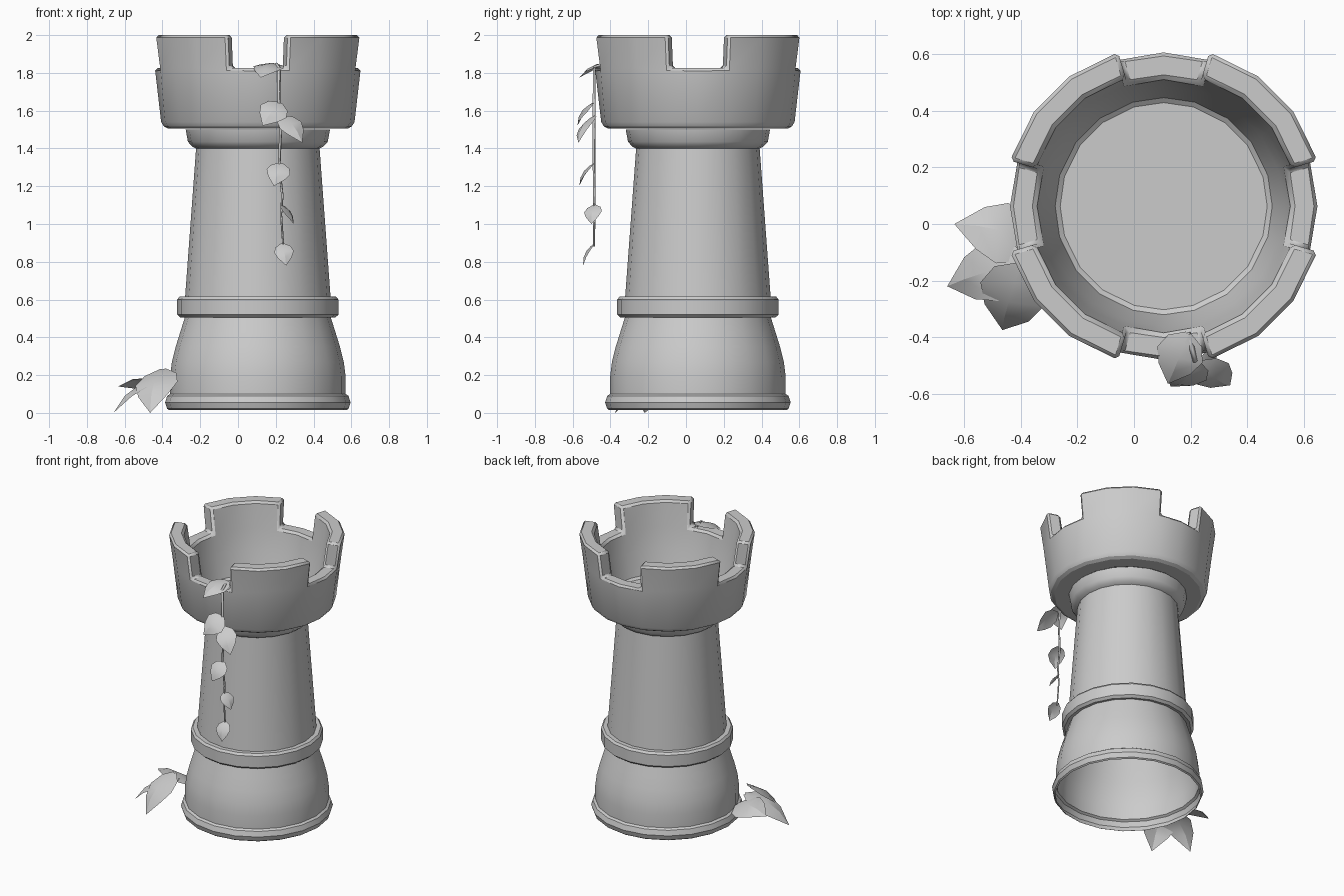
import bpy, bmesh
from math import sin, cos, radians
from mathutils import Vector

if "Cube" in bpy.data.objects:
    bpy.data.objects.remove(bpy.data.objects["Cube"])

CX, CY, SIDES = 0.105, 0.063, 20


def add_object(name, bm):
    mesh = bpy.data.meshes.new(name)
    bm.normal_update()
    bm.to_mesh(mesh)
    bm.free()
    ob = bpy.data.objects.new(name, mesh)
    bpy.context.collection.objects.link(ob)
    return ob


def smooth(ob, angle=35):
    bpy.ops.object.select_all(action='DESELECT')
    ob.select_set(True)
    bpy.context.view_layer.objects.active = ob
    bpy.ops.object.shade_smooth_by_angle(angle=radians(angle))


def lathe(profile, angles):
    """Revolve (radius, z) points; returns the bmesh, its rings and its face bands."""
    bm = bmesh.new()
    rings = [[bm.verts.new((CX + r * sin(a), CY - r * cos(a), z)) for a in angles]
             for r, z in profile]
    n = len(angles)
    bands = [[bm.faces.new((lo[i], lo[(i + 1) % n], hi[(i + 1) % n], hi[i]))
              for i in range(n)] for lo, hi in zip(rings, rings[1:])]
    return bm, rings, bands


# Tower body: foot, bulging base, band, tapered shaft, collar (open underneath)
angles = [radians(360 / SIDES * i) for i in range(SIDES)]
body_profile = [(0.47, 0.015), (0.48, 0.022), (0.491, 0.055), (0.48, 0.09), (0.465, 0.10),
                (0.465, 0.19), (0.455, 0.27), (0.435, 0.35), (0.41, 0.43), (0.385, 0.51),
                (0.41, 0.505), (0.427, 0.52), (0.427, 0.60), (0.415, 0.615), (0.385, 0.615),
                (0.327, 1.40), (0.347, 1.41), (0.37, 1.435), (0.382, 1.50)]
body, _, _ = lathe(body_profile, angles)
smooth(add_object("tower_body", body))

# Battlement: hollow head, with four merlons extruded between the notches
head_angles = []
for i in range(SIDES):
    d = 360 / SIDES * i
    d += {1: -1.5, 4: 1.5}.get(i % 5, 0)
    head_angles.append(radians(d))
head_profile = [(0.375, 1.505), (0.49, 1.505), (0.512, 1.54), (0.545, 1.825),
                (0.45, 1.825), (0.425, 1.68), (0.38, 1.51)]
head, rings, bands = lathe(head_profile, head_angles)
head.faces.new(rings[-1])
merlon_tops = [f for i, f in enumerate(bands[3]) if i % 5 in (1, 2, 3)]
ext = bmesh.ops.extrude_face_region(head, geom=merlon_tops)
for v in [g for g in ext["geom"] if isinstance(g, bmesh.types.BMVert)]:
    off = Vector((v.co.x - CX, v.co.y - CY, 0))
    off *= 1 + 0.024 / off.length
    v.co = (CX + off.x, CY + off.y, 2.0)
bmesh.ops.delete(head, geom=[f for f in merlon_tops if f.is_valid], context='FACES_ONLY')
battlement = add_object("battlement", head)
bev = battlement.modifiers.new("soft_edges", 'BEVEL')
bev.width, bev.segments, bev.limit_method = 0.014, 1, 'ANGLE'
bev.angle_limit = radians(50)
smooth(battlement, 40)


def leaf(name, base, tip, width, facing, arch=0.15, fold=0.12):
    """Pointed leaf folded along its midrib and arched towards 'facing'."""
    base, tip = Vector(base), Vector(tip)
    axis = tip - base
    length = axis.length
    side = axis.cross(Vector(facing)).normalized()
    normal = side.cross(axis).normalized()
    bm = bmesh.new()
    rows = []
    for t, w in ((0, 0.12), (0.16, 0.75), (0.42, 1.0), (0.7, 0.7), (1, 0)):
        mid = base + axis * t + normal * (arch * length * 4 * t * (1 - t))
        if w == 0:
            rows.append([bm.verts.new(mid)])
        else:
            rows.append([bm.verts.new(mid + side * (s * w * width / 2)
                                      - normal * (abs(s) * fold * w * width)
                                      - axis * (abs(s) * 0.03)) for s in (-1, 0, 1)])
    for a, b in zip(rows, rows[1:]):
        for i in (0, 1):
            if len(b) == 1:
                bm.faces.new((a[i], a[i + 1], b[0]))
            else:
                bm.faces.new((a[i], a[i + 1], b[i + 1], b[i]))
    smooth(add_object(name, bm), 25)


# Hanging vine stem, draped over the front notch
curve = bpy.data.curves.new("vine_stem", 'CURVE')
curve.dimensions = '3D'
curve.bevel_depth, curve.bevel_resolution = 0.009, 0
path = [(0.19, -0.385, 1.835), (0.205, -0.44, 1.845), (0.215, -0.485, 1.83), (0.218, -0.487, 1.55),
        (0.226, -0.487, 1.50), (0.218, -0.487, 1.30), (0.235, -0.485, 1.15),
        (0.228, -0.485, 1.05), (0.24, -0.487, 0.88)]
spline = curve.splines.new('POLY')
spline.points.add(len(path) - 1)
for i, (p, co) in enumerate(zip(spline.points, path)):
    p.co = (*co, 1)
    p.radius = 1.15 - 0.07 * i
bpy.context.collection.objects.link(bpy.data.objects.new("vine_stem", curve))

# Vine leaves: base, tip, width, facing
vine_leaves = [
    ((0.19, -0.39, 1.85), (0.12, -0.565, 1.775), 0.17, (0, -0.2, 1)),
    ((0.225, -0.49, 1.64), (0.13, -0.575, 1.52), 0.16, (-0.1, -1, 0.5)),
    ((0.235, -0.49, 1.57), (0.34, -0.57, 1.43), 0.14, (0.5, -1, 0.5)),
    ((0.23, -0.49, 1.32), (0.19, -0.565, 1.20), 0.13, (-0.1, -1, 0.3)),
    ((0.23, -0.485, 1.10), (0.295, -0.50, 1.00), 0.10, (1, -0.4, 0.4)),
    ((0.235, -0.487, 0.895), (0.255, -0.545, 0.78), 0.105, (0.1, -1, 0.3)),
]
for i, (b, t, w, f) in enumerate(vine_leaves):
    leaf(f"vine_leaf_{i + 1}", b, t, w, f)

# Larger leaves sprouting at the foot
foot_leaves = [
    ((-0.36, -0.06, 0.13), (-0.635, 0.0, 0.14), 0.23, (0, 0.35, 1)),
    ((-0.38, -0.13, 0.18), (-0.66, -0.22, 0.0), 0.22, (-0.4, 0, 1)),
    ((-0.40, -0.15, 0.23), (-0.465, -0.375, 0.0), 0.24, (-0.3, -0.5, 1)),
]
for i, (b, t, w, f) in enumerate(foot_leaves):
    leaf(f"foot_leaf_{i + 1}", b, t, w, f)
